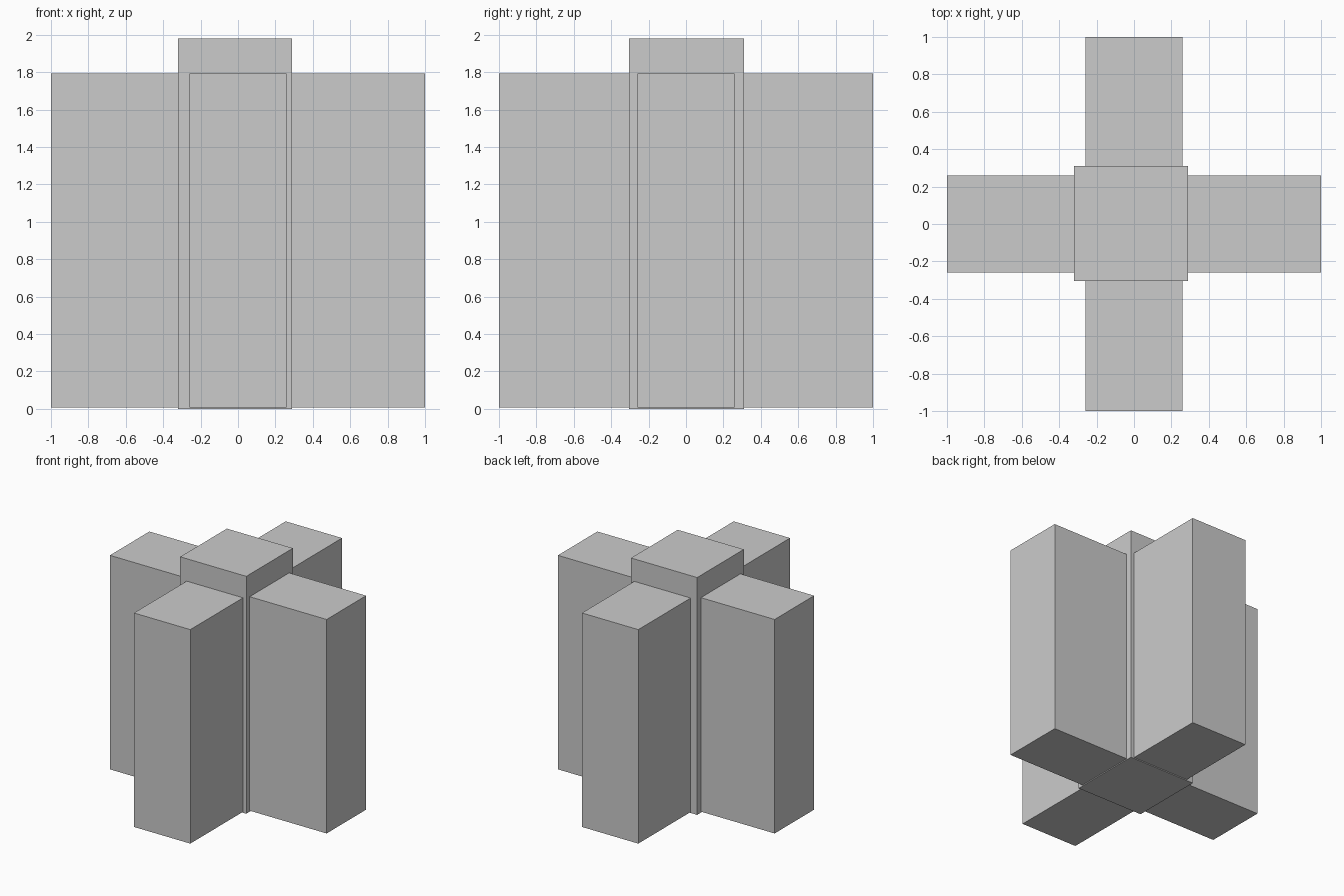
import bpy

if "Cube" in bpy.data.objects:
    bpy.data.objects.remove(bpy.data.objects["Cube"])


def box(name, lo, hi):
    """Axis-aligned box between two opposite corners."""
    centre = [(a + b) / 2 for a, b in zip(lo, hi)]
    bpy.ops.mesh.primitive_cube_add(size=1, location=centre)
    obj = bpy.context.object
    obj.name = name
    obj.scale = [b - a for a, b in zip(lo, hi)]
    bpy.ops.object.transform_apply(location=False, rotation=False, scale=True)
    return obj


HALF, BOTTOM, TOP = 0.26, 0.008, 1.793

# Tall central core, slightly off centre
box("central_core", (-0.32, -0.305, 0), (0.29, 0.31, 1.98))

# Two crossing wings that pass through the core
box("side_wings", (-1, -HALF, BOTTOM), (1, HALF, TOP))
box("front_back_wings", (-HALF, -1, BOTTOM), (HALF, 1, TOP))
